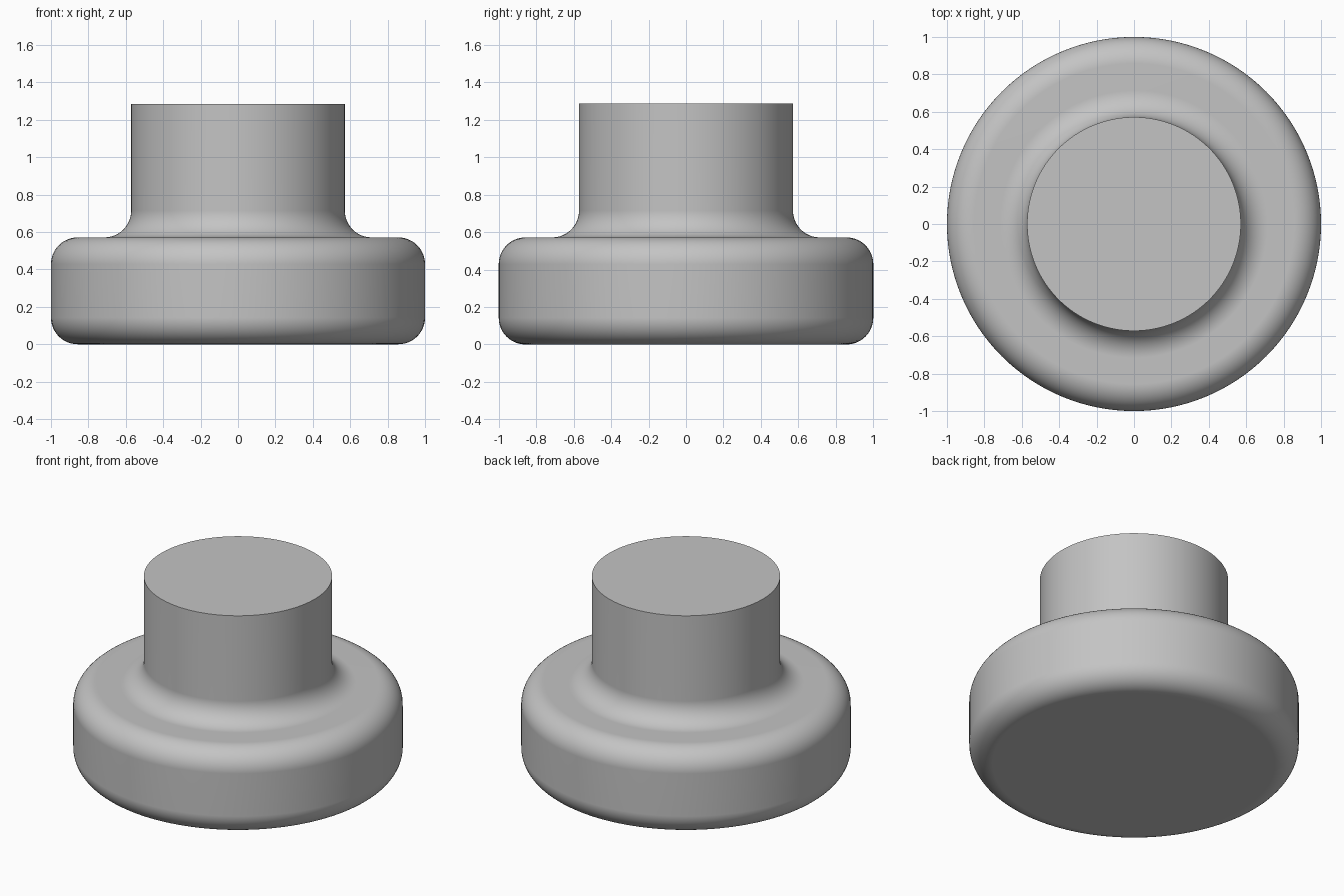
import bpy
import bmesh
from math import sin, cos, pi, radians

cube = bpy.data.objects.get("Cube")
if cube:
    bpy.data.objects.remove(cube, do_unlink=True)

UNIT = 1 / 7
BASE_RADIUS = 7 * UNIT
BASE_HEIGHT = 4 * UNIT
POST_RADIUS = 4 * UNIT
TOTAL_HEIGHT = 9 * UNIT
FILLET = UNIT
ARC_STEPS = 12
SIDES = 128


def arc(cx, cz, start, end):
    """Points of a fillet arc in the x-z plane, angles in degrees."""
    angles = [radians(start + (end - start) * i / ARC_STEPS) for i in range(ARC_STEPS + 1)]
    return [(cx + FILLET * cos(a), cz + FILLET * sin(a)) for a in angles]


# Half section: rounded base, concave neck fillet, straight post
profile = [(0, 0)]
profile += arc(BASE_RADIUS - FILLET, FILLET, -90, 0)
profile += arc(BASE_RADIUS - FILLET, BASE_HEIGHT - FILLET, 0, 90)
profile += arc(POST_RADIUS + FILLET, BASE_HEIGHT + FILLET, 270, 180)
profile += [(POST_RADIUS, TOTAL_HEIGHT), (0, TOTAL_HEIGHT)]

# Revolve the section around the vertical axis
bm = bmesh.new()
verts = [bm.verts.new((x, 0, z)) for x, z in profile]
edges = [bm.edges.new(pair) for pair in zip(verts, verts[1:])]
bmesh.ops.spin(bm, geom=verts + edges, cent=(0, 0, 0), axis=(0, 0, 1),
               angle=2 * pi, steps=SIDES, use_duplicate=False)
bmesh.ops.remove_doubles(bm, verts=bm.verts, dist=0.0001)
bmesh.ops.recalc_face_normals(bm, faces=bm.faces)

mesh = bpy.data.meshes.new("stepped_knob")
bm.to_mesh(mesh)
bm.free()
knob = bpy.data.objects.new("stepped_knob", mesh)
bpy.context.collection.objects.link(knob)

# Plain grey finish
grey = bpy.data.materials.new("plain_grey")
grey.use_nodes = True
colour = (0.55, 0.55, 0.55, 1)
grey.diffuse_color = colour
grey.node_tree.nodes["Principled BSDF"].inputs["Base Color"].default_value = colour
mesh.materials.append(grey)

# Smooth sides with a crisp top rim
bpy.ops.object.select_all(action="DESELECT")
knob.select_set(True)
bpy.context.view_layer.objects.active = knob
bpy.ops.object.shade_smooth_by_angle(angle=radians(30))
weighted = knob.modifiers.new("even_shading", "WEIGHTED_NORMAL")
weighted.keep_sharp = True
